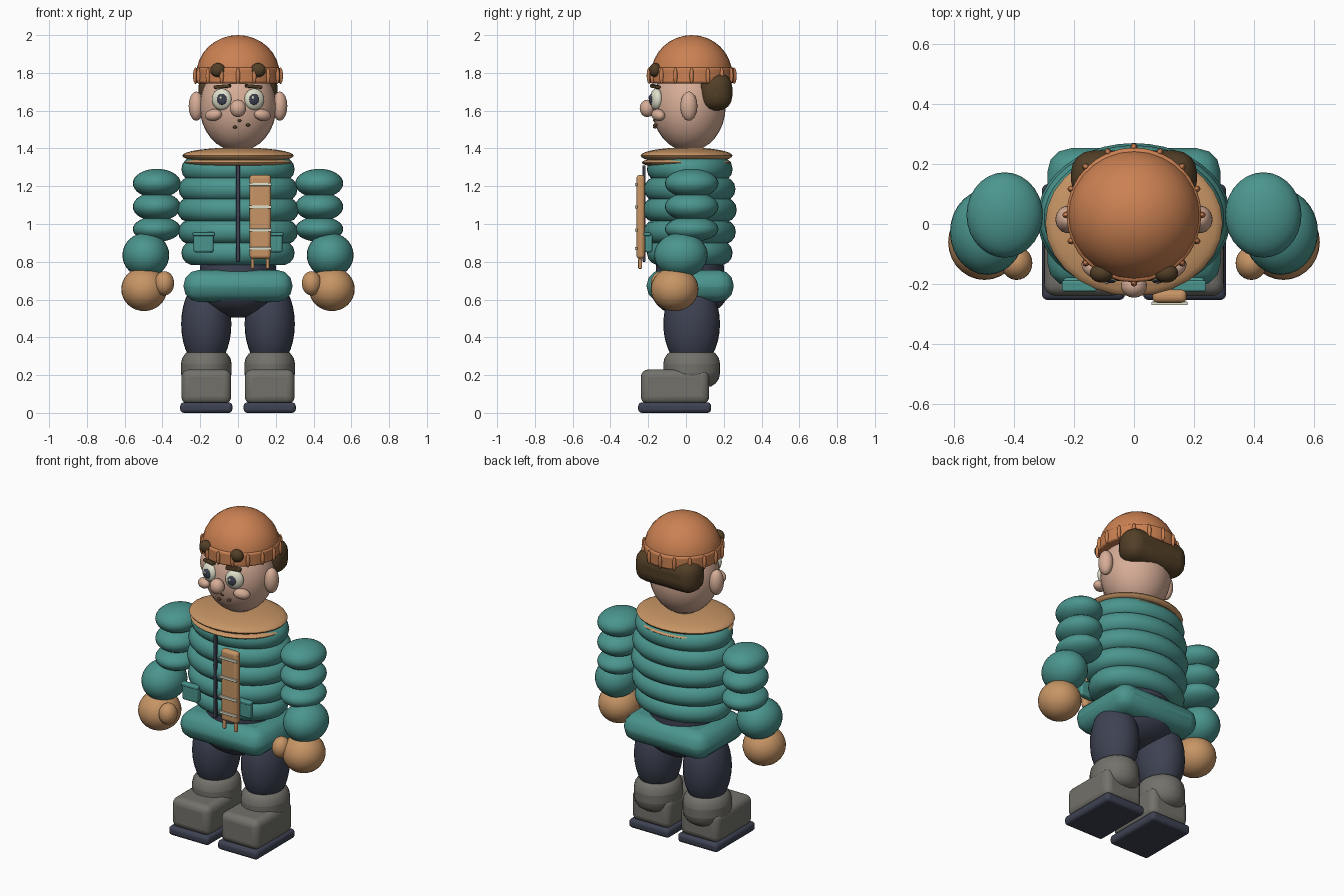
import bpy, bmesh, math
from mathutils import Vector

if "Cube" in bpy.data.objects:
    bpy.data.objects.remove(bpy.data.objects["Cube"])


def material(name, *rgb):
    m = bpy.data.materials.new(name)
    m.use_nodes = True
    m.diffuse_color = (*rgb, 1)
    m.node_tree.nodes["Principled BSDF"].inputs["Base Color"].default_value = (*rgb, 1)
    return m


TEAL = material("teal_padding", .07, .3, .27)
ORANGE = material("orange_knit", .6, .22, .085)
TAN = material("tan_leather", .57, .3, .13)
SKIN = material("skin", .68, .42, .31)
NAVY = material("dark_navy", .048, .055, .085)
GREY = material("boot_grey", .17, .165, .145)
BROWN = material("hair_brown", .085, .05, .02)
WHITE = material("off_white", .74, .74, .6)


def finish(bm, name, mat, loc, rot=(0, 0, 0), bevel=0, segments=4):
    mesh = bpy.data.meshes.new(name)
    bm.to_mesh(mesh)
    bm.free()
    ob = bpy.data.objects.new(name, mesh)
    bpy.context.collection.objects.link(ob)
    mesh.materials.append(mat)
    ob.location, ob.rotation_euler = loc, rot
    if bevel:
        mod = ob.modifiers.new("round", "BEVEL")
        mod.width, mod.segments, mod.limit_method = bevel, segments, "ANGLE"
    bpy.ops.object.select_all(action="DESELECT")
    bpy.context.view_layer.objects.active = ob
    ob.select_set(True)
    bpy.ops.object.shade_smooth_by_angle(angle=math.radians(40))
    return ob


def ball(name, mat, loc, radii, rot=(0, 0, 0), half=False):
    bm = bmesh.new()
    bmesh.ops.create_uvsphere(bm, u_segments=28, v_segments=16, radius=1)
    if half:
        bmesh.ops.bisect_plane(bm, geom=bm.verts[:] + bm.edges[:] + bm.faces[:],
                               plane_co=(0, 0, 0), plane_no=(0, 0, 1), clear_inner=True)
    bmesh.ops.scale(bm, vec=Vector(radii), verts=bm.verts)
    return finish(bm, name, mat, loc, rot)


def box(name, mat, loc, half, bevel=0, segments=4, rot=(0, 0, 0)):
    bm = bmesh.new()
    bmesh.ops.create_cube(bm, size=2)
    bmesh.ops.scale(bm, vec=Vector(half), verts=bm.verts)
    return finish(bm, name, mat, loc, rot, bevel, segments)


def tube(name, mat, loc, radii, bevel=0):
    bm = bmesh.new()
    bmesh.ops.create_cone(bm, cap_ends=True, segments=32, radius1=1, radius2=1, depth=2)
    bmesh.ops.scale(bm, vec=Vector(radii), verts=bm.verts)
    return finish(bm, name, mat, loc, bevel=bevel)


def ring(name, mat, loc, rx, ry, thick):
    # Padded ring with an oval outline
    bm = bmesh.new()
    steps, sides = 40, 14
    loops = []
    for i in range(steps):
        a = math.tau * i / steps
        loop = []
        for j in range(sides):
            b = math.tau * j / sides
            out = thick * (math.cos(b) - 1)
            loop.append(bm.verts.new(((rx + out) * math.cos(a), (ry + out) * math.sin(a),
                                      thick * math.sin(b))))
        loops.append(loop)
    for i in range(steps):
        p, q = loops[i], loops[(i + 1) % steps]
        for j in range(sides):
            k = (j + 1) % sides
            bm.faces.new((p[j], q[j], q[k], p[k]))
    return finish(bm, name, mat, loc)


# Padded jacket body
tube("jacket_core", TEAL, (0, .02, 1.06), (.27, .2, .25))
for n, (z, rx) in enumerate([(1.29, .3), (1.185, .315), (1.075, .322), (.958, .317), (.847, .3)]):
    ring(f"jacket_ring_{n + 1}", TEAL, (0, .02, z), rx, rx - .073, .066)
box("jacket_hem", TEAL, (0, .022, .672), (.288, .23, .084), .078, 3)
ball("hips", NAVY, (0, .02, .65), (.235, .205, .146))
tube("waist", NAVY, (0, .02, .76), (.2, .18, .04), .02)
box("zipper", NAVY, (0, -.222, 1.055), (.01, .008, .255), .003)

# Collar
ball("collar_upper", TAN, (0, .003, 1.362), (.295, .243, .043))
ball("collar_lower", TAN, (0, .003, 1.325), (.286, .237, .032))

# Chest strap with bars and loose ends
box("chest_strap", TAN, (.118, -.24, 1.038), (.057, .022, .222), .018)
for n, z in enumerate((1.21, 1.09, .967, .87)):
    box(f"strap_bar_{n + 1}", WHITE, (.118, -.264, z), (.06, .006, .008), .003)
for n, x in enumerate((.077, .157)):
    box(f"strap_end_{n + 1}", TAN, (x, -.243, .79), (.009, .01, .027), .005)

# Head and face
ball("head", SKIN, (0, .015, 1.622), (.203, .195, .237))
ball("nose", SKIN, (0, -.205, 1.612), (.043, .04, .046))
for n, (x, z) in enumerate([(-.016, 1.513), (.053, 1.524), (.008, 1.548)]):
    ball(f"chin_mark_{n + 1}", BROWN, (x, -.163, z), (.011, .012, .008))

# Knitted hat
ball("hat_dome", ORANGE, (0, .03, 1.79), (.221, .215, .21), half=True)
tube("hat_band", ORANGE, (0, .03, 1.787), (.224, .224, .042), .012)
for i in range(16):
    a = math.tau * i / 16
    ball(f"hat_rib_{i + 1}", ORANGE, (.225 * math.sin(a), .03 - .225 * math.cos(a), 1.785),
         (.011, .013, .043), (0, 0, a))

# Hair at the back of the head
box("back_hair", BROWN, (0, .158, 1.7), (.21, .087, .1), .075)

for side, s in (("left", 1), ("right", -1)):
    # Face details and ears
    ball(f"{side}_ear", SKIN, (s * .221, .015, 1.624), (.04, .045, .077))
    ball(f"{side}_eye", WHITE, (s * .086, -.157, 1.66), (.054, .032, .057), (0, 0, s * .3))
    ball(f"{side}_pupil", NAVY, (s * .085, -.183, 1.66), (.027, .013, .03), (0, 0, s * .2))
    ball(f"{side}_eye_glint", WHITE, (s * .085 - .006, -.195, 1.669), (.007, .004, .008))
    ball(f"{side}_cheek", SKIN, (s * .13, -.147, 1.577), (.048, .032, .031), (0, s * .15, s * .5))
    box(f"{side}_brow", BROWN, (s * .083, -.163, 1.728), (.045, .014, .009), .005,
        rot=(0, s * .08, s * .35))
    ball(f"{side}_hair_tuft", BROWN, (s * .107, -.163, 1.815), (.04, .032, .037))

    # Sleeves and hands
    for n, (z, h) in enumerate([(1.215, .077), (1.092, .077), (.973, .067)]):
        ball(f"{side}_sleeve_puff_{n + 1}", TEAL, (s * .43, .03, z), (.127, .142, h))
    ball(f"{side}_forearm", TEAL, (s * .488, -.027, .835), (.124, .142, .118))
    ball(f"{side}_hand", TAN, (s * .497, -.06, .655), (.121, .126, .116))
    ball(f"{side}_thumb", TAN, (s * .39, -.13, .686), (.052, .056, .064))

    # Pocket with flap
    box(f"{side}_pocket", TEAL, (s * .182, -.198, .9), (.053, .02, .05), .012)
    box(f"{side}_pocket_flap", TEAL, (s * .182, -.206, .947), (.058, .018, .01), .006)

    # Legs and boots
    ball(f"{side}_thigh", NAVY, (s * .168, .03, .47), (.133, .15, .24))
    tube(f"{side}_boot_shaft", GREY, (s * .168, .03, .235), (.134, .15, .1), .075)
    box(f"{side}_boot_foot", GREY, (s * .168, -.058, .138), (.132, .181, .092), .04)
    box(f"{side}_boot_sole", NAVY, (s * .168, -.06, .028), (.138, .193, .028), .02)
